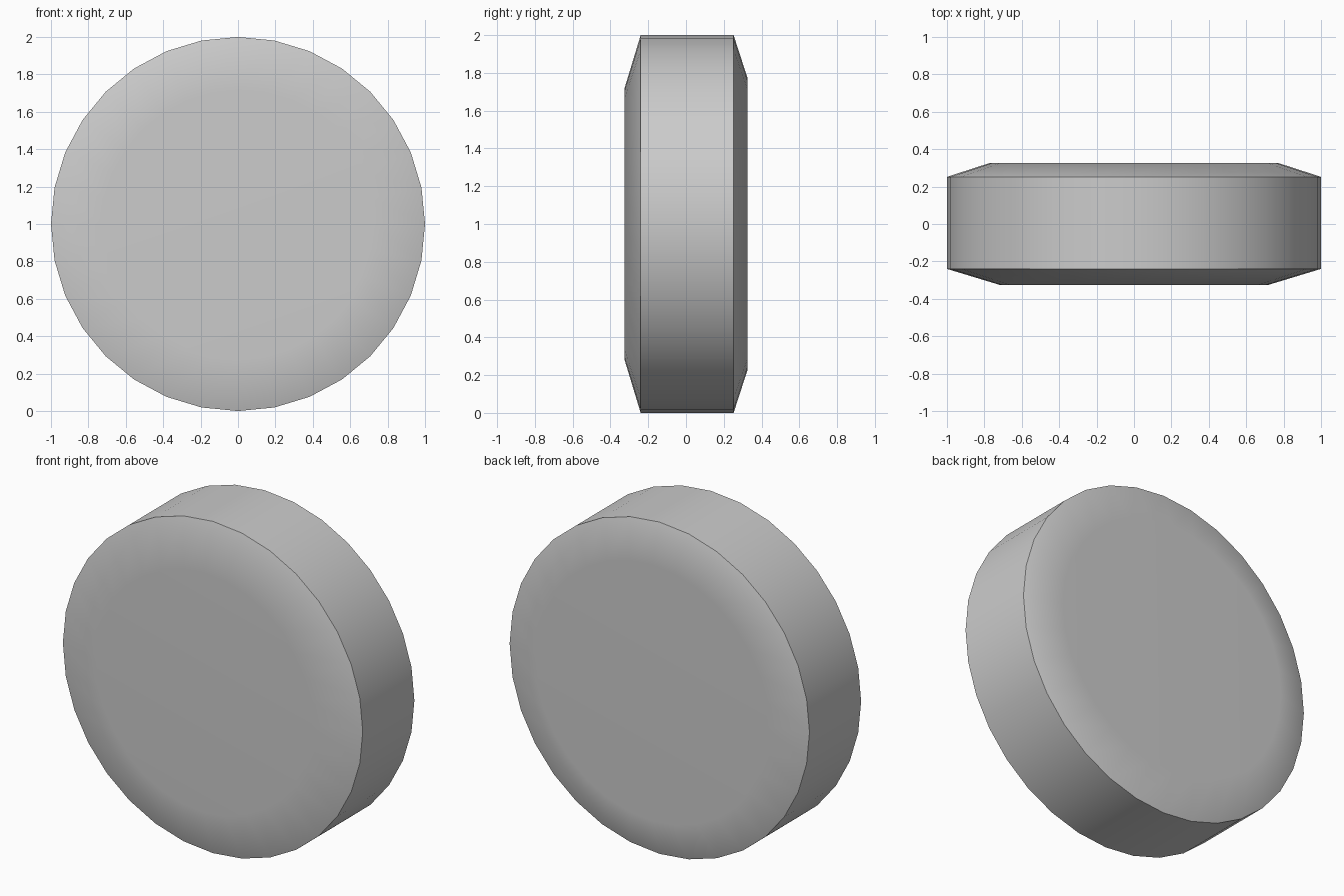
import bpy, bmesh
from math import sin, cos, pi, radians

cube = bpy.data.objects.get("Cube")
if cube:
    bpy.data.objects.remove(cube)

SIDES = 32

# Plain grey material
grey = bpy.data.materials.new("plain grey")
grey.use_nodes = True
colour = (0.6, 0.6, 0.6, 1)
grey.diffuse_color = colour
grey.node_tree.nodes["Principled BSDF"].inputs["Base Color"].default_value = colour

# Radius and depth of each ring, front to back
profile = [(0.72, -0.325), (1.0, -0.24), (1.0, 0.252), (0.775, 0.325)]

bm = bmesh.new()
rings = [[bm.verts.new((r * sin(2 * pi * i / SIDES), y, 1 + r * cos(2 * pi * i / SIDES)))
          for i in range(SIDES)] for r, y in profile]

# Chamfers and outer wall
for a, b in zip(rings, rings[1:]):
    for i in range(SIDES):
        j = (i + 1) % SIDES
        bm.faces.new((a[i], a[j], b[j], b[i]))

# Flat front and back caps
bm.faces.new(rings[0])
bm.faces.new(rings[-1])
bmesh.ops.recalc_face_normals(bm, faces=bm.faces)

mesh = bpy.data.meshes.new("round_disc")
bm.to_mesh(mesh)
bm.free()
mesh.materials.append(grey)
disc = bpy.data.objects.new("round_disc", mesh)
bpy.context.collection.objects.link(disc)

# Soft cap borders, crisp outer rims
bpy.context.view_layer.objects.active = disc
disc.select_set(True)
bpy.ops.object.shade_smooth_by_angle(angle=radians(30))

# Keep the caps evenly shaded
weighted = disc.modifiers.new("even_caps", 'WEIGHTED_NORMAL')
weighted.keep_sharp = True
